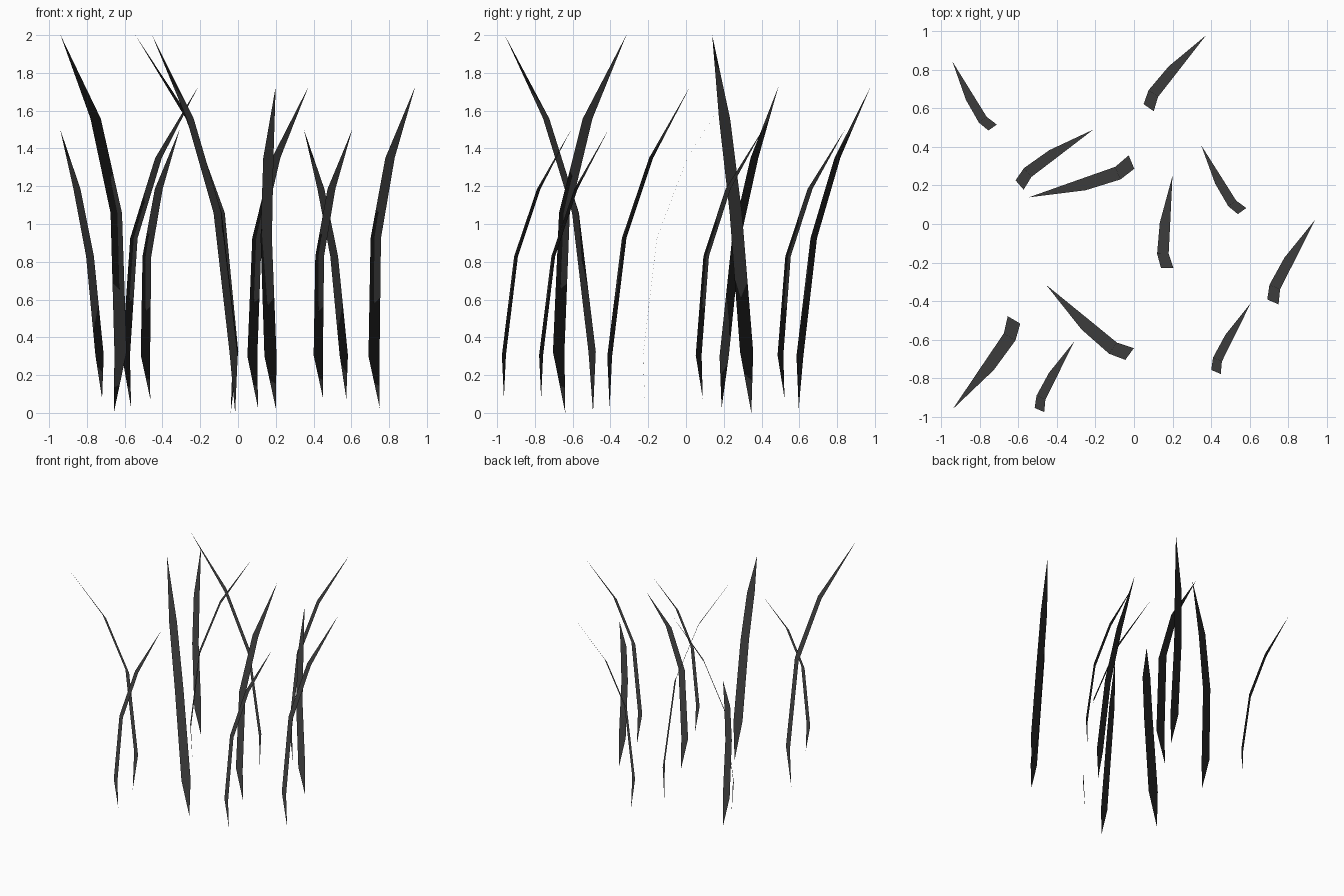
import bpy, math

if "Cube" in bpy.data.objects:
    bpy.data.objects.remove(bpy.data.objects["Cube"])

# One flat blade: (centre x, y, z, half width); pointed at root and tip
ROOT = (0.028, 0.012, 0.0)
RUNGS = [(0.0, 0.0, 0.275, 0.032),
         (-0.022, 0.074, 0.90, 0.030),
         (-0.010, 0.235, 1.325, 0.027)]
TIP = (0.030, 0.477, 1.702)


def blade_mesh():
    verts = [ROOT]
    for x, y, z, w in RUNGS:
        verts += [(x - w, y, z), (x + w, y, z)]
    verts.append(TIP)
    faces = [(0, 2, 1), (1, 2, 4, 3), (3, 4, 6, 5), (5, 6, 7)]
    mesh = bpy.data.meshes.new("grass_blade")
    mesh.from_pydata(verts, [], faces)
    # Upward normals give the blades an even shade all round
    mesh.shade_smooth()
    mesh.normals_split_custom_set_from_vertices([(0, 0, 1)] * len(verts))
    # Dark grass colour
    mat = bpy.data.materials.new("dark_grass")
    mat.diffuse_color = (0.045, 0.045, 0.045, 1)
    mat.use_nodes = True
    mat.node_tree.nodes["Principled BSDF"].inputs["Base Color"].default_value = mat.diffuse_color
    mesh.materials.append(mat)
    return mesh


# Sizes: (scale, height of root above ground)
SIZES = {"tall": (1.176, 0.0), "medium": (1.0, 0.025), "short": (0.838, 0.075)}

# Each blade: size, foot (x, y), tip (x, y)
BLADES = [
    ("short", (-0.733, 0.500), (-0.940, 0.840)),
    ("medium", (0.076, 0.603), (0.375, 0.980)),
    ("medium", (-0.593, 0.202), (-0.210, 0.490)),
    ("tall", (-0.013, 0.321), (-0.540, 0.140)),
    ("short", (0.560, 0.067), (0.350, 0.405)),
    ("medium", (0.172, -0.228), (0.200, 0.260)),
    ("medium", (0.720, -0.404), (0.935, 0.015)),
    ("tall", (-0.023, -0.674), (-0.450, -0.320)),
    ("tall", (-0.622, -0.497), (-0.940, -0.960)),
    ("short", (-0.490, -0.964), (-0.310, -0.610)),
    ("short", (0.425, -0.767), (0.605, -0.410)),
]

mesh = blade_mesh()
tip_angle = math.atan2(TIP[1], TIP[0])
for i, (size, foot, tip) in enumerate(BLADES, 1):
    scale, lift = SIZES[size]
    obj = bpy.data.objects.new(f"{size}_grass_blade_{i}", mesh)
    obj.location = (*foot, lift)
    obj.scale = (scale,) * 3
    heading = math.atan2(tip[1] - foot[1], tip[0] - foot[0])
    obj.rotation_euler.z = heading - tip_angle
    bpy.context.collection.objects.link(obj)
